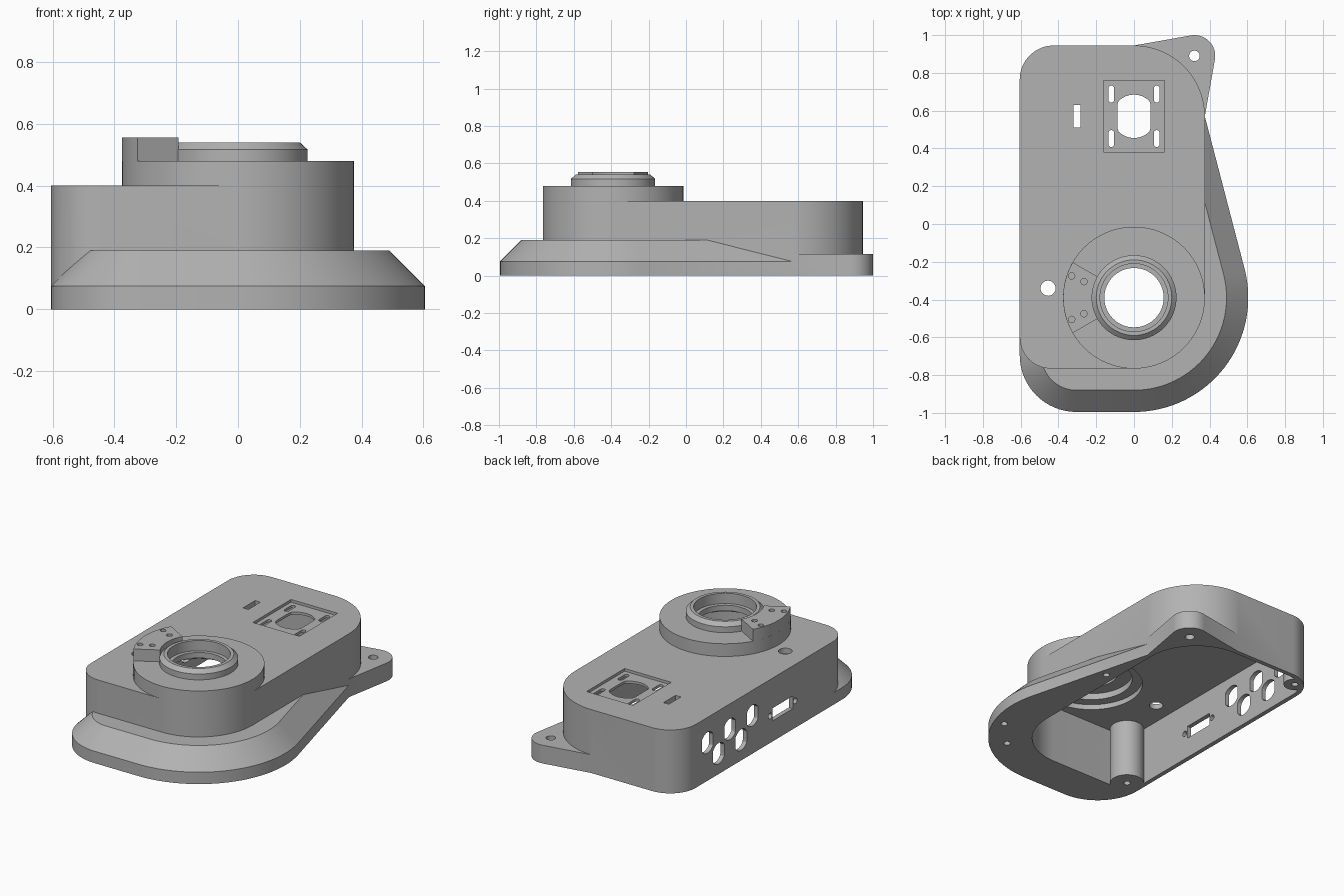
import bpy, bmesh
from math import radians, cos, sin

cube = bpy.data.objects.get("Cube")
if cube:
    bpy.data.objects.remove(cube, do_unlink=True)

grey = bpy.data.materials.new("plain grey")
grey.use_nodes = True
grey.diffuse_color = (0.45, 0.45, 0.45, 1)
grey.node_tree.nodes["Principled BSDF"].inputs["Base Color"].default_value = (0.45, 0.45, 0.45, 1)


def arc(cx, cy, r, a0, a1, n=16):
    angles = [radians(a0 + (a1 - a0) * i / n) for i in range(n + 1)]
    return [(cx + r * cos(a), cy + r * sin(a)) for a in angles]


def circle(cx, cy, r, n=32):
    return arc(cx, cy, r, 0, 360, n)[:-1]


def flat_sided(cx, cy, r, half):
    return [(min(max(x, cx - half), cx + half), y) for x, y in circle(cx, cy, r)]


def slot(cx, cy, w, h):
    r = w / 2
    return arc(cx, cy + h / 2 - r, r, 0, 180, 8) + arc(cx, cy - h / 2 + r, r, 180, 360, 8)


def rect(cx, cy, w, h):
    return [(cx + i * w / 2, cy + j * h / 2) for i, j in ((-1, -1), (1, -1), (1, 1), (-1, 1))]


def loft(name, layers, along_x=False):
    """Closed solid through outlines given as (points, height)."""
    bm = bmesh.new()
    rings = [[bm.verts.new((z, x, y) if along_x else (x, y, z)) for x, y in pts]
             for pts, z in layers]
    n = len(rings[0])
    for low, high in zip(rings, rings[1:]):
        for i in range(n):
            j = (i + 1) % n
            bm.faces.new((low[i], low[j], high[j], high[i]))
    bm.faces.new(rings[0][::-1])
    bm.faces.new(rings[-1])
    bmesh.ops.recalc_face_normals(bm, faces=bm.faces)
    mesh = bpy.data.meshes.new(name)
    bm.to_mesh(mesh)
    bm.free()
    mesh.materials.append(grey)
    obj = bpy.data.objects.new(name, mesh)
    bpy.context.collection.objects.link(obj)
    return obj


def prism(name, pts, z0, z1, along_x=False):
    return loft(name, [(pts, z0), (pts, z1)], along_x)


def combine(target, tool, operation):
    mod = target.modifiers.new("combine", "BOOLEAN")
    mod.operation = operation
    mod.solver = "EXACT"
    mod.object = tool
    bpy.context.view_layer.objects.active = target
    bpy.ops.object.modifier_apply(modifier=mod.name)
    bpy.data.objects.remove(tool, do_unlink=True)


HUB_Y = -0.39


def box_outline(d):
    """Main body outline, inset by d."""
    return (arc(-0.44, -0.6, 0.165 - d, 180, 270) + arc(0, HUB_Y, 0.375 - d, 270, 360, 24)
            + arc(0, 0.57, 0.375 - d, 0, 90, 24) + arc(-0.425, 0.765, 0.18 - d, 90, 180))


def flange_outline(d):
    """Wide foot outline, inset by d."""
    a = radians(14.7)
    return (arc(-0.305, -0.695, 0.3 - d, 180, 270) + arc(0, HUB_Y, 0.605 - d, 270, 374.7, 32)
            + [(0.375 - d * cos(a), 0.57 - d * sin(a)), (-0.605 + d, -0.45)])


def hub(r):
    return circle(0, HUB_Y, r, 64)


# Outer body
housing = prism("housing", box_outline(0), 0, 0.40)
adds = [
    loft("flange", [(flange_outline(0), 0), (flange_outline(0), 0.075), (flange_outline(0.115), 0.19)]),
    prism("rear_tab", [(0.375, 0.57)] + arc(0.32, 0.89, 0.11, -10, 100) + [(0, 0.945), (0, 0.6)], 0, 0.115),
    prism("hub_boss", hub(0.3755), 0.2, 0.48),
    loft("hub_ring", [(hub(0.225), 0.45), (hub(0.225), 0.517), (hub(0.2), 0.54)]),
    prism("sector_block", arc(0, HUB_Y, 0.375, 150, 210) + arc(0, HUB_Y, 0.222, 210, 150), 0.45, 0.555),
]
for part in adds:
    combine(housing, part, "UNION")

# Hollow underside, leaving two screw posts
cavity = prism("cavity", box_outline(0.028), -0.1, 0.367)
for x, y, r in ((-0.5, -0.66, 0.1), (-0.51, 0.86, 0.065)):
    combine(cavity, prism("screw_post", circle(x, y, r), -0.2, 0.45), "DIFFERENCE")

cuts = [cavity]
# Stepped hub bore
for r, z0, z1 in ((0.3, 0.3, 0.40), (0.24, 0.35, 0.44), (0.157, 0.3, 0.6), (0.18, 0.475, 0.6)):
    cuts.append(prism("bore", hub(r), z0, z1))
# Recess with window and mounting slots
cuts.append(prism("recess", rect(0, 0.57, 0.325, 0.38), 0.383, 0.5))
cuts.append(prism("window", flat_sided(0, 0.57, 0.115, 0.087), 0.3, 0.45))
for x in (-0.12, 0.12):
    for y in (0.452, 0.688):
        cuts.append(prism("mount_slot", slot(x, y, 0.03, 0.09), 0.3, 0.45))
# Openings in the top
cuts.append(prism("switch_slot", rect(-0.303, 0.57, 0.037, 0.12), 0.3, 0.45))
cuts.append(prism("cable_hole", circle(-0.455, -0.34, 0.04), 0.3, 0.45))
for x, dy in ((-0.33, 0.115), (-0.265, 0.085)):
    for side in (-1, 1):
        cuts.append(prism("block_hole", circle(x, HUB_Y + side * dy, 0.017, 16), 0.5, 0.6))
# Screw holes from below
for x, y in ((0.5, -0.59), (0.34, -0.755), (0.41, 0.235), (-0.5, -0.66), (-0.51, 0.86)):
    cuts.append(prism("screw_hole", circle(x, y, 0.02, 16), -0.1, 0.06))
cuts.append(prism("tab_hole", circle(0.32, 0.89, 0.028), -0.1, 0.2))
# Connector openings in the side wall
for i in range(5):
    outline = flat_sided(0.65 - i * 0.112, 0.13 if i % 2 else 0.24, 0.066, 0.056)
    cuts.append(prism("socket_hole", outline, -0.7, -0.55, True))
cuts.append(prism("plug_opening", rect(-0.1, 0.17, 0.2, 0.08), -0.7, -0.55, True))
for y in (0.025, -0.225):
    cuts.append(prism("plug_screw", circle(y, 0.17, 0.018, 16), -0.7, -0.55, True))
for cutter in cuts:
    combine(housing, cutter, "DIFFERENCE")

# Smooth curves, crisp edges
bpy.ops.object.select_all(action="DESELECT")
housing.select_set(True)
bpy.context.view_layer.objects.active = housing
bpy.ops.object.shade_smooth_by_angle(angle=radians(25))
